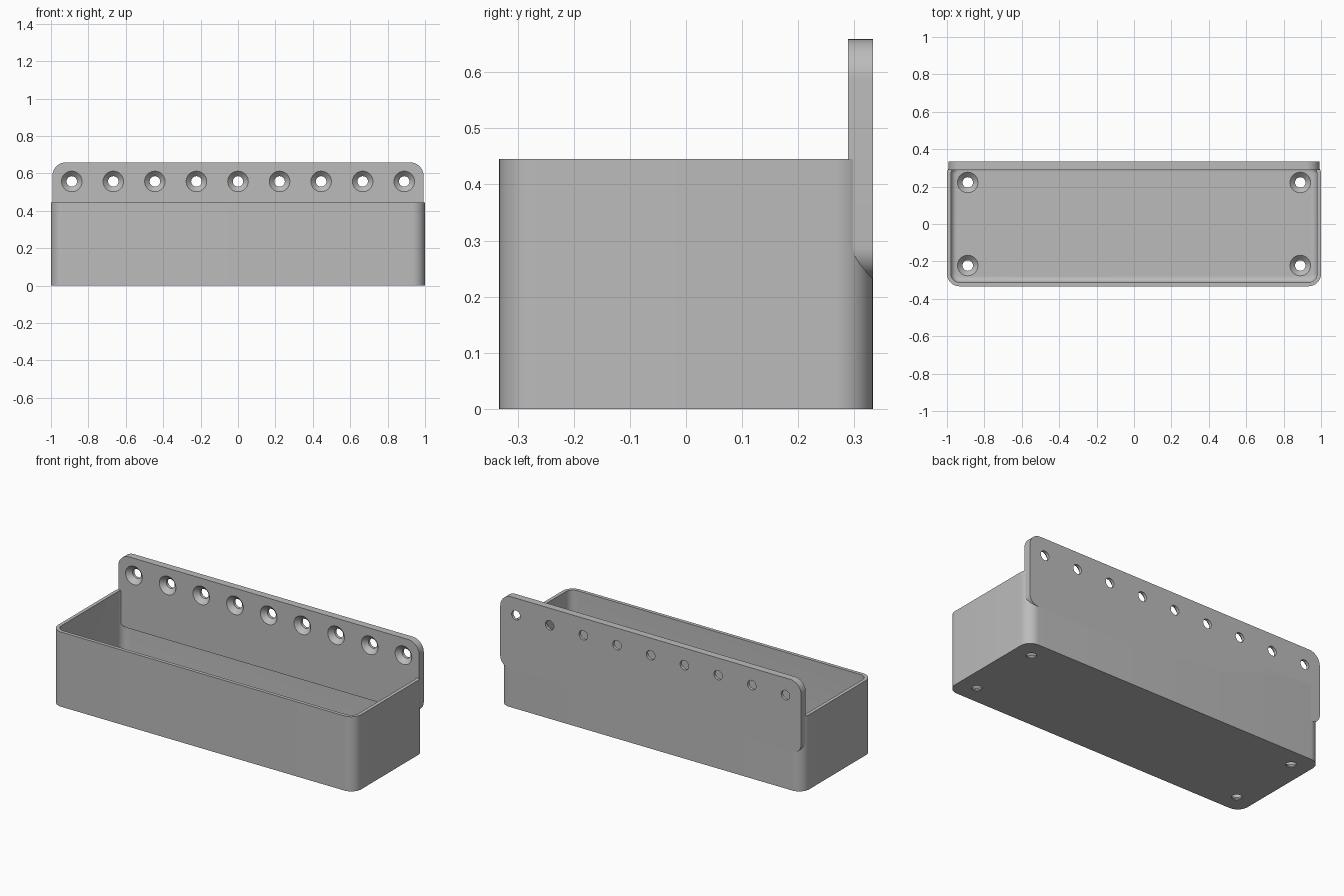
import bpy, bmesh, math
from mathutils import Matrix

cube = bpy.data.objects.get("Cube")
if cube:
    bpy.data.objects.remove(cube, do_unlink=True)

grey = bpy.data.materials.new("plain grey")
grey.use_nodes = True
grey.diffuse_color = (0.5, 0.5, 0.5, 1)
grey.node_tree.nodes["Principled BSDF"].inputs["Base Color"].default_value = (0.5, 0.5, 0.5, 1)


def rounded_rect(x, y0, y1, r_low, r_high, steps=12):
    """Counter-clockwise outline, symmetric in x, with separate lower and upper corner radii."""
    pts = []
    for cx, cy, r, start in ((x - r_high, y1 - r_high, r_high, 0), (r_high - x, y1 - r_high, r_high, 90),
                             (r_low - x, y0 + r_low, r_low, 180), (x - r_low, y0 + r_low, r_low, 270)):
        for i in range(steps + 1):
            a = math.radians(start + 90 * i / steps)
            pts.append((cx + r * math.cos(a), cy + r * math.sin(a)))
    return pts


def circle(x, y, r, n=40):
    return [(x + r * math.cos(math.tau * i / n), y + r * math.sin(math.tau * i / n)) for i in range(n)]


def loft(name, rings):
    """Closed solid through a list of (z, outline) sections."""
    bm = bmesh.new()
    loops = [[bm.verts.new((x, y, z)) for x, y in pts] for z, pts in rings]
    n = len(loops[0])
    for a, b in zip(loops, loops[1:]):
        for i in range(n):
            j = (i + 1) % n
            bm.faces.new((a[i], a[j], b[j], b[i]))
    bm.faces.new(loops[0][::-1])
    bm.faces.new(loops[-1])
    mesh = bpy.data.meshes.new(name)
    bm.to_mesh(mesh)
    bm.free()
    mesh.materials.append(grey)
    obj = bpy.data.objects.new(name, mesh)
    bpy.context.collection.objects.link(obj)
    return obj


def activate(obj):
    bpy.ops.object.select_all(action='DESELECT')
    obj.select_set(True)
    bpy.context.view_layer.objects.active = obj


def cut(obj, cutter):
    cutter.hide_render = True
    mod = obj.modifiers.new("cut", 'BOOLEAN')
    mod.operation, mod.solver, mod.object = 'DIFFERENCE', 'EXACT', cutter
    activate(obj)
    bpy.ops.object.modifier_apply(modifier=mod.name)
    bpy.data.objects.remove(cutter, do_unlink=True)


def drill(obj, x, y, bottom, top):
    """Screw hole with a conical countersink opening at the top."""
    small, big, over = 0.028, 0.055, 0.01
    cut(obj, loft("hole_cutter", [(bottom - over, circle(x, y, small)),
                                  (top - (big - small), circle(x, y, small)),
                                  (top + over, circle(x, y, big + over))]))


HALF_Y, HEIGHT, CORNER, WALL, FLOOR, FILLET = 0.333, 0.445, 0.067, 0.021, 0.033, 0.032

# Tray: rounded box with a filleted cavity
outer = rounded_rect(1, -HALF_Y, HALF_Y, CORNER, CORNER)
tray = loft("tray", [(0, outer), (HEIGHT, outer)])
sections = []
for i in range(9):
    a = math.pi / 2 * i / 8
    d = WALL + FILLET * (1 - math.sin(a))
    sections.append((FLOOR + FILLET * (1 - math.cos(a)),
                     rounded_rect(1 - d, d - HALF_Y, HALF_Y - d, CORNER - d, CORNER - d)))
sections.append((HEIGHT + 0.05, sections[-1][1]))
cut(tray, loft("cavity_cutter", sections))
for x in (-0.889, 0.889):
    for y in (-0.222, 0.222):
        drill(tray, x, y, 0, FLOOR)

# Back plate: modelled flat, then stood upright behind the tray
BACK, FRONT = -HALF_Y, -0.289
plate_outline = rounded_rect(0.992, 0.232, 0.659, 0.056, 0.072)
plate = loft("back_plate", [(BACK, plate_outline), (FRONT, plate_outline)])
for i in range(-4, 5):
    drill(plate, i * 0.2222, 0.557, BACK, FRONT)
plate.data.transform(Matrix.Rotation(math.pi / 2, 4, 'X'))

for obj in (tray, plate):
    activate(obj)
    bpy.ops.object.shade_smooth_by_angle(angle=math.radians(30))
